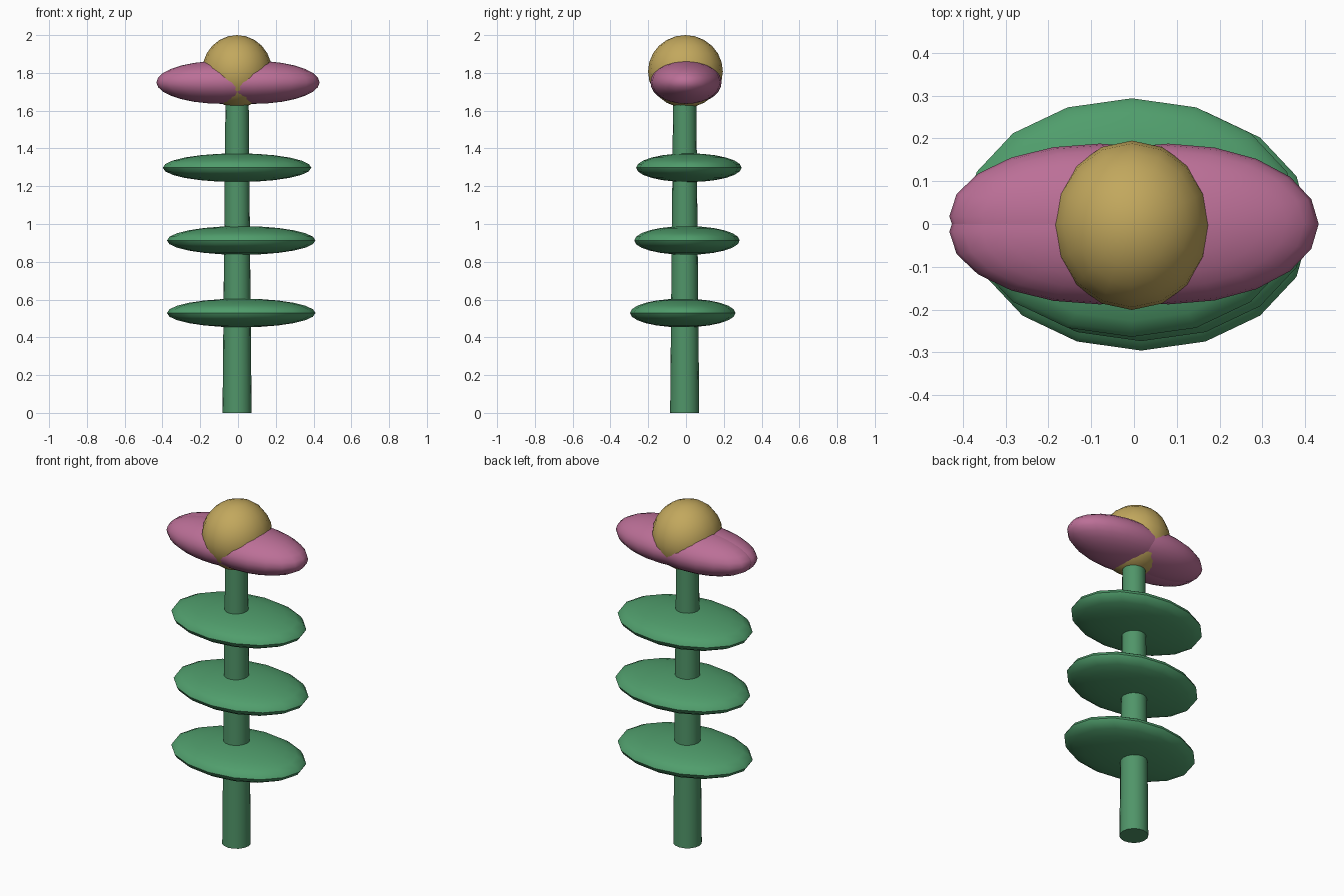
import bpy
import math

if "Cube" in bpy.data.objects:
    bpy.data.objects.remove(bpy.data.objects["Cube"])


def material(name, color):
    m = bpy.data.materials.new(name)
    m.diffuse_color = (*color, 1)
    m.use_nodes = True
    m.node_tree.nodes["Principled BSDF"].inputs["Base Color"].default_value = m.diffuse_color
    return m


green = material("green", (0.08, 0.30, 0.14))
leaf_green = material("leaf_green", (0.08, 0.34, 0.15))
pink = material("pink", (0.50, 0.16, 0.31))
yellow = material("yellow", (0.54, 0.39, 0.11))


def finish(name, mat):
    ob = bpy.context.object
    ob.name = name
    ob.data.materials.append(mat)
    bpy.ops.object.transform_apply(location=False, rotation=True, scale=True)
    bpy.ops.object.shade_smooth_by_angle(angle=math.radians(50))
    return ob


def ellipsoid(name, center, half, mat, segments=16, rings=12):
    bpy.ops.mesh.primitive_uv_sphere_add(segments=segments, ring_count=rings,
                                         radius=1, location=center)
    bpy.context.object.scale = half
    return finish(name, mat)


# tapered stem
bpy.ops.mesh.primitive_cone_add(vertices=16, radius1=0.077, radius2=0.061,
                                depth=1.70, location=(-0.005, -0.007, 0.85))
finish("stem", green)

# three flat oval leaves threaded on the stem
for i, (x, y, z) in enumerate([(0.017, -0.017, 0.529),
                               (0.017, 0.005, 0.913),
                               (-0.005, 0.015, 1.298)]):
    ellipsoid(f"leaf_{i + 1}", (x, y, z), (0.393, 0.279, 0.076), leaf_green)

# overlapping petals: one to the right, a pair to the left
for name, x, y, half_y in [("petal_right", 0.08, 0, 0.188),
                           ("petal_left_front", -0.08, -0.018, 0.17),
                           ("petal_left_back", -0.08, 0.018, 0.17)]:
    ellipsoid(name, (x, y, 1.75), (0.352, half_y, 0.114), pink, 20, 14)

# round flower centre
ellipsoid("flower_centre", (-0.005, -0.003, 1.808), (0.185, 0.198, 0.192), yellow)
